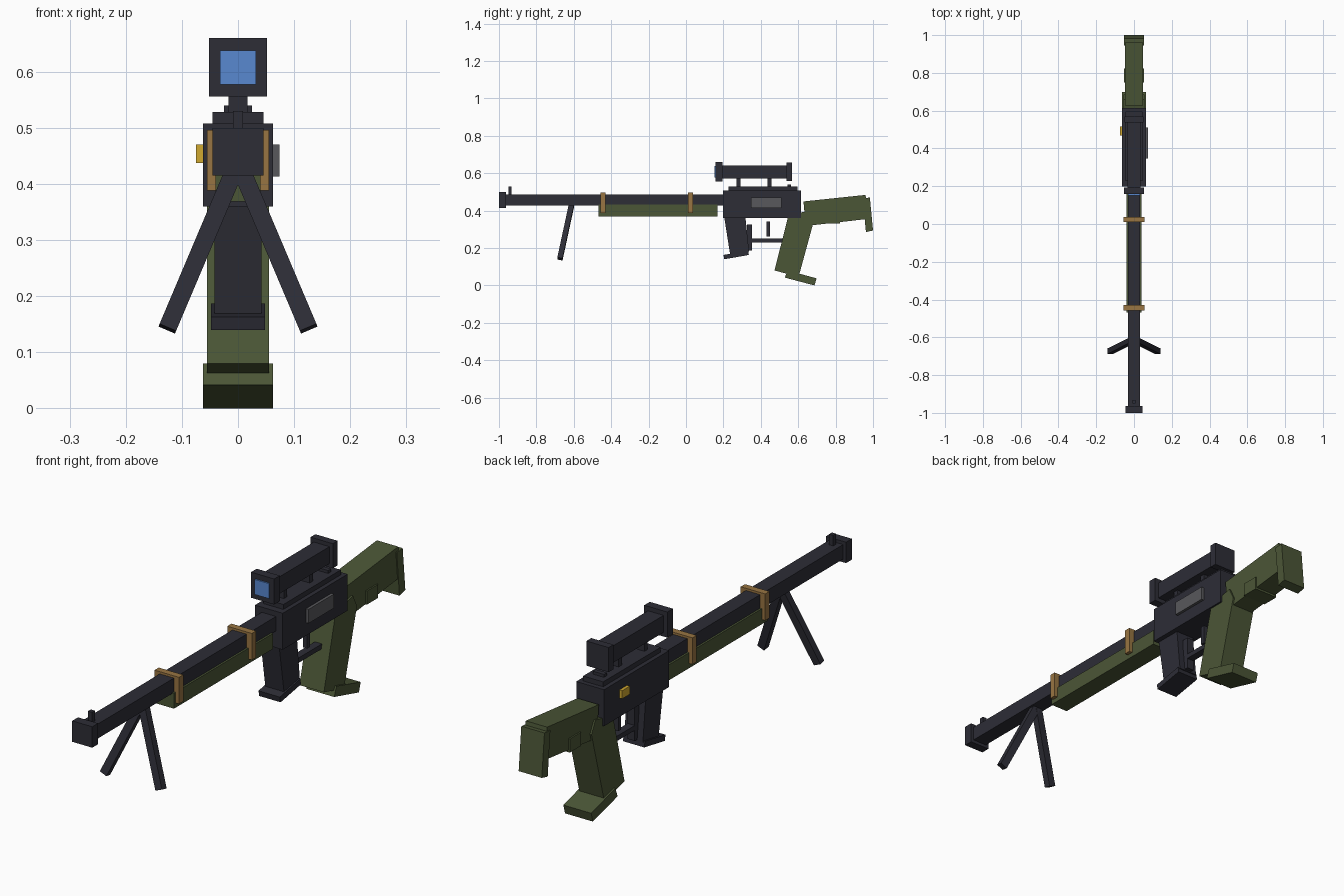
import bpy
from mathutils import Matrix, Vector


def material(name, r, g, b):
    m = bpy.data.materials.new(name)
    lin = [((c / 255 + 0.055) / 1.055) ** 2.4 for c in (r, g, b)]
    m.diffuse_color = (*lin, 1)
    return m


METAL = material("gunmetal", 45, 45, 54)
GREEN = material("olive green", 75, 86, 54)
TAN = material("tan strap", 152, 117, 66)
GOLD = material("gold", 208, 168, 48)
GREY = material("grey", 88, 88, 92)
BLUE = material("lens blue", 88, 136, 208)


def prism(name, pts, x0, x1, mat):
    """Side profile of (y, z) points extruded from x0 to x1."""
    area = sum(a[0] * b[1] - b[0] * a[1] for a, b in zip(pts, pts[1:] + pts[:1]))
    if area < 0:
        pts = pts[::-1]
    n = len(pts)
    verts = [(x, y, z) for x in (x0, x1) for y, z in pts]
    faces = [list(range(n))[::-1], list(range(n, 2 * n))]
    faces += [(i, (i + 1) % n, n + (i + 1) % n, n + i) for i in range(n)]
    mesh = bpy.data.meshes.new(name)
    mesh.from_pydata(verts, [], faces)
    mesh.materials.append(mat)
    ob = bpy.data.objects.new(name, mesh)
    bpy.context.collection.objects.link(ob)
    return ob


def box(name, hx, y0, y1, z0, z1, mat):
    return prism(name, [(y0, z0), (y1, z0), (y1, z1), (y0, z1)], -hx, hx, mat)


# Barrel, muzzle and front sight
box("barrel", 0.032, -0.97, 0.21, 0.428, 0.487, METAL)
box("muzzle", 0.045, -1.0, -0.963, 0.415, 0.50, METAL)
box("front_sight", 0.009, -0.95, -0.932, 0.48, 0.53, METAL)

# Handguard with two straps
box("handguard", 0.04, -0.468, 0.168, 0.369, 0.432, GREEN)
for i, y in enumerate((-0.457, 0.01)):
    box(f"strap_{i + 1}", 0.055, y, y + 0.027, 0.388, 0.496, TAN)

# Receiver, top rail and side details
box("receiver", 0.0625, 0.198, 0.615, 0.36, 0.508, METAL)
box("top_rail", 0.045, 0.227, 0.596, 0.50, 0.528, METAL)
box("rear_sight", 0.025, 0.543, 0.562, 0.52, 0.54, METAL)
prism("ejection_panel", [(0.348, 0.413), (0.51, 0.413), (0.51, 0.47), (0.348, 0.47)],
      0.06, 0.074, GREY)
prism("side_button", [(0.468, 0.437), (0.517, 0.437), (0.517, 0.47), (0.468, 0.47)],
      -0.075, -0.06, GOLD)

# Scope
box("scope_tube", 0.035, 0.19, 0.545, 0.573, 0.642, METAL)
box("scope_front_cap", 0.052, 0.158, 0.194, 0.556, 0.66, METAL)
box("scope_rear_cap", 0.05, 0.537, 0.568, 0.558, 0.658, METAL)
box("scope_lens", 0.032, 0.152, 0.16, 0.577, 0.638, BLUE)
for i, y in enumerate((0.27, 0.436)):
    box(f"scope_mount_{i + 1}", 0.017, y, y + 0.021, 0.52, 0.58, METAL)

# Magazine and its foot
prism("magazine", [(0.202, 0.38), (0.316, 0.38), (0.337, 0.182), (0.236, 0.165)],
      -0.042, 0.042, METAL)
prism("magazine_foot", [(0.2, 0.163), (0.205, 0.14), (0.336, 0.163), (0.332, 0.187)],
      -0.048, 0.048, METAL)

# Trigger and guard
box("guard_post", 0.016, 0.325, 0.352, 0.187, 0.326, METAL)
box("guard_bar", 0.016, 0.34, 0.53, 0.23, 0.25, METAL)
box("trigger", 0.01, 0.43, 0.449, 0.262, 0.342, METAL)

# Rear grip and its foot
prism("rear_grip", [(0.548, 0.375), (0.473, 0.08), (0.602, 0.046), (0.685, 0.35), (0.66, 0.40)],
      -0.055, 0.055, GREEN)
prism("grip_foot", [(0.543, 0.08), (0.698, 0.038), (0.687, 0.0), (0.528, 0.042)],
      -0.0625, 0.0625, GREEN)

# Shoulder stock
prism("stock", [(0.628, 0.449), (0.96, 0.484), (0.976, 0.356), (0.64, 0.318)],
      -0.048, 0.048, GREEN)
box("stock_block", 0.054, 0.75, 0.823, 0.33, 0.385, GREEN)
prism("butt_pad", [(0.945, 0.466), (0.983, 0.47), (1.0, 0.294), (0.962, 0.285)],
      -0.052, 0.052, GREEN)

# Bipod legs, splayed outward and forward
for side, label in ((-1, "left"), (1, "right")):
    top = Vector((side * 0.004, -0.612, 0.43))
    foot = Vector((side * 0.126, -0.674, 0.142))
    z = (top - foot).normalized()
    x = Vector((0, 1, 0)).cross(z).normalized()
    rot = Matrix((x, z.cross(x), z)).transposed().to_4x4()
    leg = box(f"bipod_leg_{label}", 0.016, -0.014, 0.014, 0, (top - foot).length, METAL)
    leg.data.transform(Matrix.Translation(foot) @ rot)
